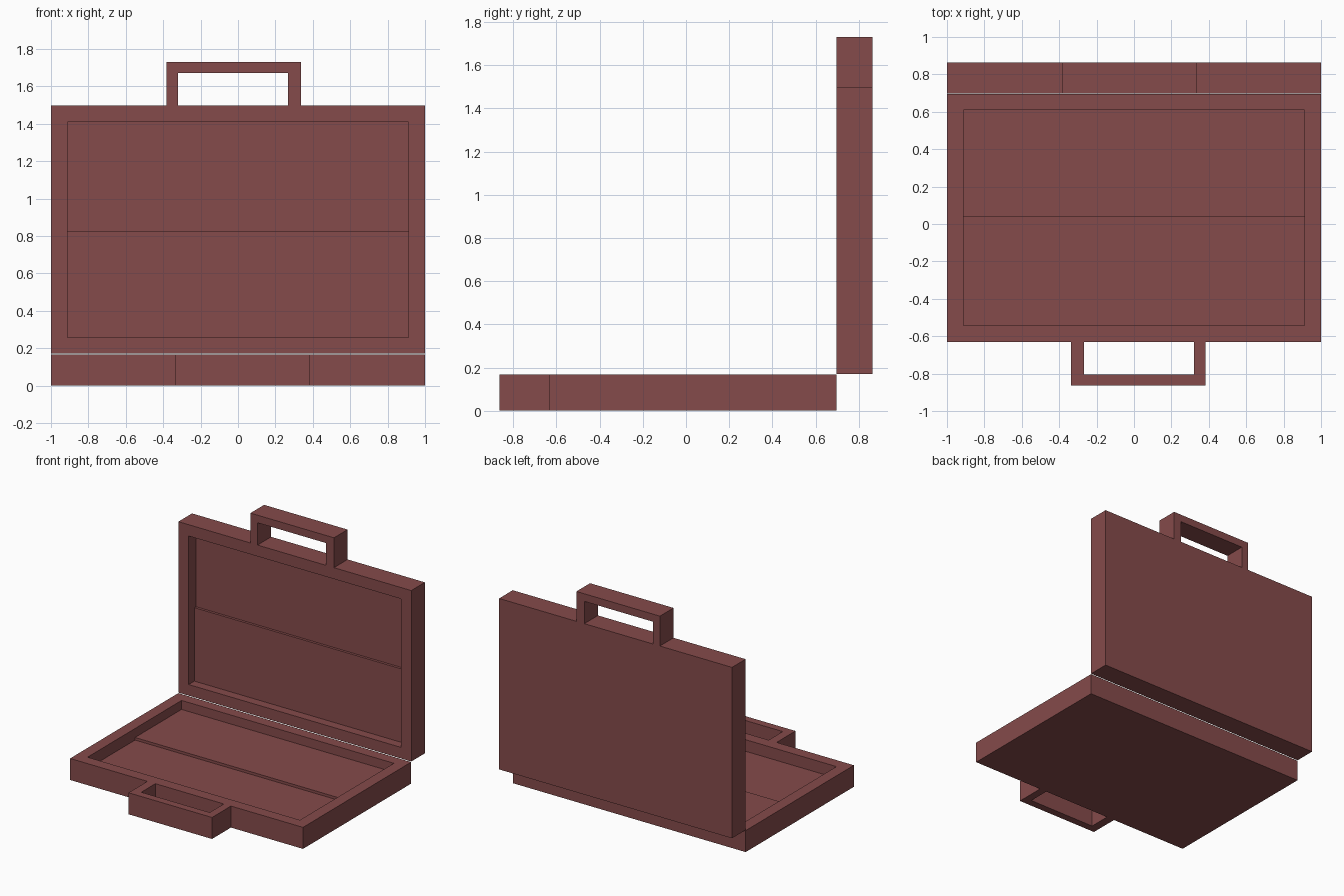
import bpy, bmesh
from mathutils import Matrix, Vector

if "Cube" in bpy.data.objects:
    bpy.data.objects.remove(bpy.data.objects["Cube"])

leather = bpy.data.materials.new("leather")
leather.diffuse_color = (0.235, 0.07, 0.07, 1)
leather.use_nodes = True
leather.node_tree.nodes["Principled BSDF"].inputs["Base Color"].default_value = leather.diffuse_color

T = 0.167                      # shell thickness
FRONT, BACK = -0.631, 0.696    # shell extent in y
SHALLOW, DEEP = 0.07, 0.09     # recess depths below the rim


def prism(name, points, direction):
    """Extrude a closed polygon along a direction into a solid."""
    bm = bmesh.new()
    face = bm.faces.new([bm.verts.new(p) for p in points])
    ext = bmesh.ops.extrude_face_region(bm, geom=[face])["geom"]
    moved = [v for v in ext if isinstance(v, bmesh.types.BMVert)]
    bmesh.ops.translate(bm, verts=moved, vec=Vector(direction))
    # keep the starting cap so the solid is closed
    if not face.is_valid or any(e.is_boundary for e in bm.edges):
        bmesh.ops.holes_fill(bm, edges=[e for e in bm.edges if e.is_boundary])
    bmesh.ops.recalc_face_normals(bm, faces=bm.faces)
    mesh = bpy.data.meshes.new(name)
    bm.to_mesh(mesh)
    bm.free()
    obj = bpy.data.objects.new(name, mesh)
    bpy.context.collection.objects.link(obj)
    return obj


def cut(target, cutter):
    """Subtract the cutter, then discard it."""
    cutter.hide_render = True
    mod = target.modifiers.new("cut", "BOOLEAN")
    mod.operation, mod.solver, mod.object = "DIFFERENCE", "EXACT", cutter
    bpy.context.view_layer.objects.active = target
    bpy.ops.object.modifier_apply(modifier=mod.name)
    bpy.data.objects.remove(cutter)


# Lower shell with handle, in one outline
outline = [(-1, BACK), (-1, FRONT), (-0.336, FRONT), (-0.336, -0.863),
           (0.381, -0.863), (0.381, FRONT), (1, FRONT), (1, BACK)]
base = prism("case_base", [(x, y, 0) for x, y in outline], (0, 0, T))

# Handle opening
hole = [(-0.268, -0.804), (0.32, -0.804), (0.32, FRONT), (-0.268, FRONT)]
cut(base, prism("handle_cutter", [(x, y, -0.1) for x, y in hole], (0, 0, 0.5)))

# Interior recess: a stepped profile, shallower towards the hinge (pocket)
step = [(-0.543, 0.3), (-0.543, T - DEEP), (0.04, T - DEEP),
        (0.04, T - SHALLOW), (0.61, T - SHALLOW), (0.61, 0.3)]
cut(base, prism("recess_cutter", [(-0.912, y, z) for y, z in step], (1.824, 0, 0)))
base.data.materials.append(leather)

# Lid: the same shell, turned upright behind the base
lid = bpy.data.objects.new("case_lid", base.data.copy())
bpy.context.collection.objects.link(lid)
lid.data.transform(Matrix(((-1, 0, 0, 0), (0, 0, -1, 0.864),
                           (0, -1, 0, 0.867), (0, 0, 0, 1))))
